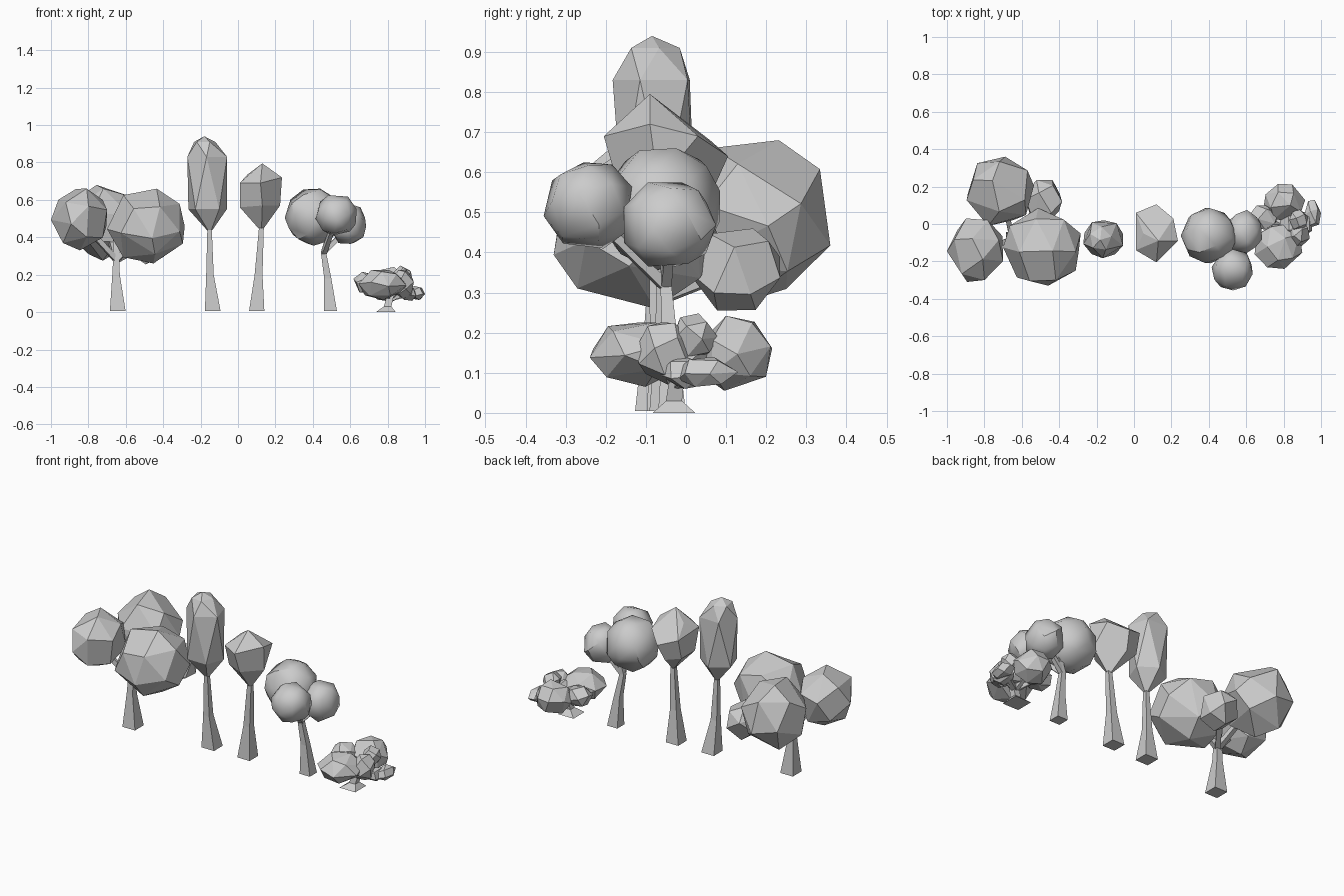
import bpy, bmesh, math, random
from mathutils import Vector, Quaternion, Euler

if "Cube" in bpy.data.objects:
    bpy.data.objects.remove(bpy.data.objects["Cube"])


def make_object(name, bm, smooth=None):
    bmesh.ops.recalc_face_normals(bm, faces=bm.faces[:])
    mesh = bpy.data.meshes.new(name)
    bm.to_mesh(mesh)
    bm.free()
    obj = bpy.data.objects.new(name, mesh)
    bpy.context.collection.objects.link(obj)
    if smooth:
        bpy.ops.object.select_all(action='DESELECT')
        obj.select_set(True)
        bpy.context.view_layer.objects.active = obj
        bpy.ops.object.shade_smooth_by_angle(angle=math.radians(smooth))
    return obj


def hull(name, points, smooth=None, merge=8):
    """Faceted solid wrapped around a set of points."""
    bm = bmesh.new()
    for p in points:
        bm.verts.new(p)
    bmesh.ops.convex_hull(bm, input=bm.verts[:])
    loose = [v for v in bm.verts if not v.link_faces]
    bmesh.ops.delete(bm, geom=loose, context='VERTS')
    bmesh.ops.dissolve_limit(bm, angle_limit=math.radians(merge),
                             verts=bm.verts[:], edges=bm.edges[:])
    return make_object(name, bm, smooth)


def blob(name, lo, hi, n=20, seed=0, smooth=None):
    """Rough foliage ball filling the box from lo to hi."""
    rnd = random.Random(seed)
    rot = Euler([rnd.uniform(0, 6.28) for _ in range(3)]).to_matrix()
    pts = []
    for i in range(n):
        z = 1 - (2 * i + 1) / n
        r, a = math.sqrt(1 - z * z), i * 2.39996
        jit = Vector([rnd.uniform(-0.12, 0.12) for _ in range(3)])
        v = Vector((r * math.cos(a), r * math.sin(a), z))
        pts.append(rot @ (v + jit).normalized())
    mn = [min(p[k] for p in pts) for k in range(3)]
    mx = [max(p[k] for p in pts) for k in range(3)]
    fit = [[lo[k] + (p[k] - mn[k]) / (mx[k] - mn[k]) * (hi[k] - lo[k])
            for k in range(3)] for p in pts]
    return hull(name, fit, smooth)


def limb(name, path):
    """Four-sided tapered limb; path holds x, y, z, half width."""
    bm = bmesh.new()
    d = (Vector(path[-1][:3]) - Vector(path[0][:3])).normalized()
    q = Quaternion() if d.z > 0.9 else d.to_track_quat('Z', 'Y')
    rings = []
    for x, y, z, w in path:
        rings.append([bm.verts.new(Vector((x, y, z)) + q @ Vector((a * w, b * w, 0)))
                      for a, b in ((-1, -1), (1, -1), (1, 1), (-1, 1))])
    for r0, r1 in zip(rings, rings[1:]):
        for i in range(4):
            j = (i + 1) % 4
            bm.faces.new((r0[i], r0[j], r1[j], r1[i]))
    bm.faces.new(rings[0][::-1])
    bm.faces.new(rings[-1])
    return make_object(name, bm)


# Broad tree on the left: trunk, branches and four leaf clumps
limb("broad_trunk", [(-.643, -.085, .005, .042), (-.652, -.085, .2, .02), (-.65, -.08, .34, .015), (-.66, -.07, .42, .012)])
for i, end in enumerate([(-.78, -.13, .42), (-.69, .1, .42), (-.55, -.1, .38), (-.53, .08, .34)]):
    limb(f"broad_branch_{i}", [(-.65, -.08, .28, .015), (*end, .012)])
blob("broad_leaves_left", (-1.0, -.31, .33), (-.70, .03, .66), 18, 1)
blob("broad_leaves_back", (-.895, -.01, .275), (-.535, .36, .68), 18, 2)
blob("broad_leaves_right", (-.70, -.33, .26), (-.285, .085, .66), 20, 3)
blob("broad_leaves_small", (-.58, .0, .255), (-.385, .235, .46), 15, 4)

# Tall column tree
limb("column_trunk", [(-.135, -.055, .005, .042), (-.15, -.07, .2, .02), (-.152, -.08, .44, .012)])
pts = [(-.15, -.08, .42), (-.18, -.085, .94)]
for z, cx, cy, rx, ry, ph in ((.55, -.163, -.08, .108, .1, .3), (.83, -.163, -.078, .112, .105, .9),
                              (.91, -.18, -.08, .06, .065, 0.2)):
    for k in range(5):
        a = ph + k * math.tau / 5
        pts.append((cx + rx * math.cos(a), cy + ry * math.sin(a), z))
hull("column_leaves", pts)

# Short tree with a jagged crown
limb("jagged_trunk", [(.10, -.05, .005, .041), (.11, -.055, .2, .021), (.125, -.06, .45, .013)])
hull("jagged_leaves", [
    (.125, -.06, .43), (.13, -.09, .795), (.05, -.05, .735), (.01, .06, .68), (.01, -.14, .69),
    (.01, -.1, .56), (.01, .03, .56), (.12, -.205, .69), (.13, -.17, .57), (.12, .105, .64),
    (.1, .06, .54), (.235, -.09, .72), (.225, -.07, .57), (.21, .03, .69)])

# Round tree with partly smooth leaf balls
limb("round_trunk", [(.495, -.035, .005, .034), (.48, -.04, .18, .019), (.457, -.05, .32, .014), (.48, -.05, .40, .013)])
limb("round_branch_front", [(.46, -.055, .32, .013), (.51, -.2, .46, .011)])
limb("round_branch_right", [(.46, -.05, .32, .013), (.56, -.04, .42, .011)])
blob("round_leaves_main", (.25, -.21, .355), (.555, .085, .66), 34, 5, 38)
blob("round_leaves_right", (.49, -.155, .365), (.685, .075, .575), 24, 6, 42)
blob("round_leaves_front", (.415, -.355, .41), (.635, -.135, .625), 24, 7, 42)

# Low bush on the right: stub trunk, twigs and several clumps
limb("bush_trunk", [(.79, -.03, 0, .053), (.80, -.03, .03, .02), (.82, -.02, .11, .018)])
clumps = [
    ((.645, -.24, .065), (.90, .0, .225), 18), ((.695, .015, .055), (.915, .215, .242), 18),
    ((.617, -.03, .10), (.77, .10, .215), 14), ((.83, -.12, .07), (.94, .01, .225), 16),
    ((.83, -.03, .14), (.93, .08, .248), 14), ((.91, -.02, .065), (1.0, .13, .14), 14),
    ((.87, -.07, .06), (.955, .07, .14), 12), ((.78, -.08, .09), (.91, .07, .19), 14)]
for i, (lo, hi, n) in enumerate(clumps):
    mid = [(a + b) / 2 for a, b in zip(lo, hi)]
    limb(f"bush_twig_{i}", [(.81, -.02, .07, .012), (*mid, .008)])
    blob(f"bush_leaves_{i}", lo, hi, n, 20 + i)
